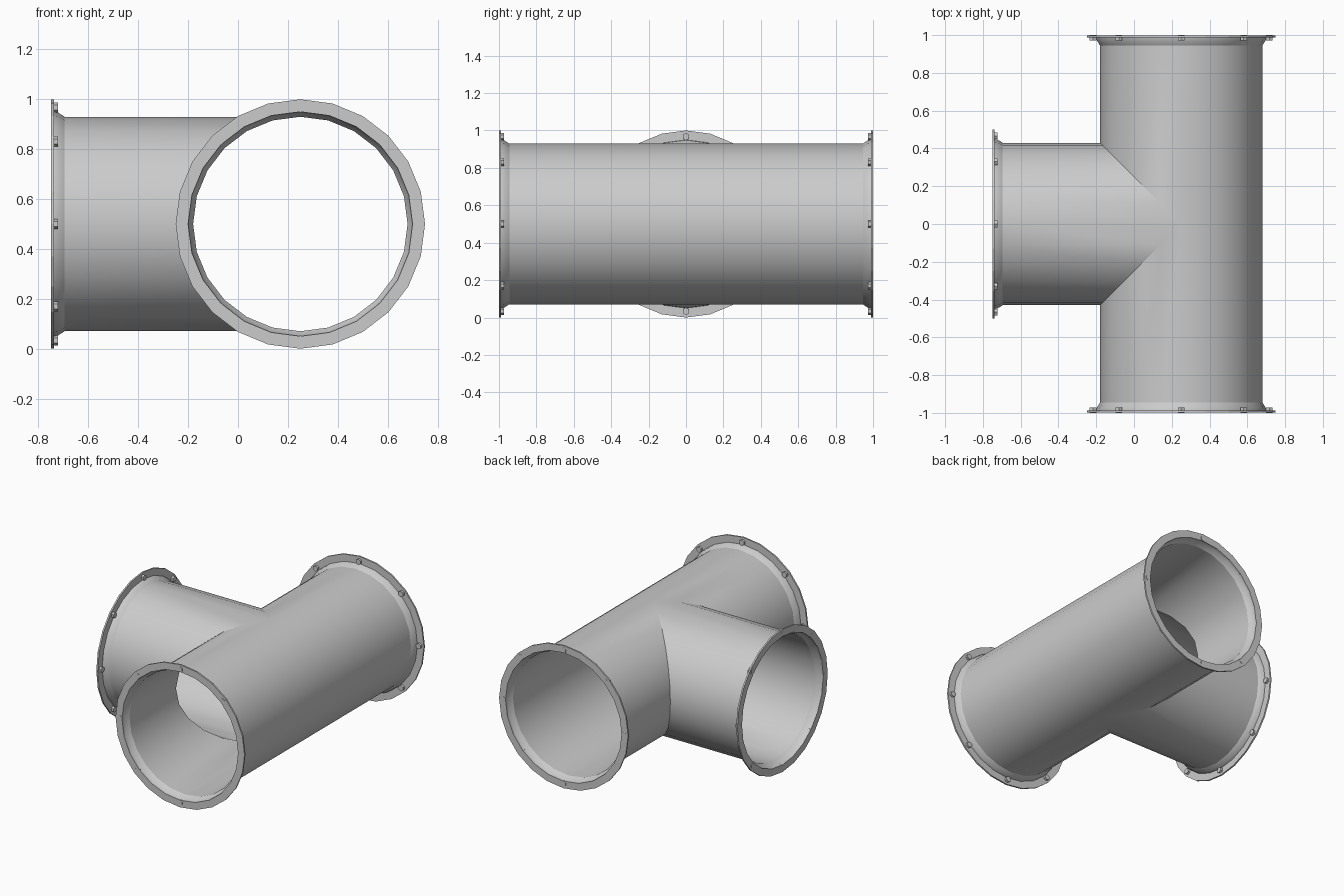
import bpy, bmesh, math
from mathutils import Vector, Matrix

if "Cube" in bpy.data.objects:
    bpy.data.objects.remove(bpy.data.objects["Cube"])

SIDES, R = 24, 0.43
CENTRE = Vector((0.25, 0, 0.5))
UP = Vector((0, 0, 1))

# Each arm: name, axis, sideways direction, mitre cut distance as a function of sideways offset
ARMS = [
    ("front", Vector((0, -1, 0)), Vector((-1, 0, 0)), lambda s: max(0, s)),
    ("back", Vector((0, 1, 0)), Vector((-1, 0, 0)), lambda s: max(0, s)),
    ("branch", Vector((-1, 0, 0)), Vector((0, 1, 0)), abs),
]


def ring(bm, axis, side, r, dist):
    """Ring of verts round an arm; dist is a number or a mitre function."""
    verts = []
    for i in range(SIDES):
        a = math.tau * i / SIDES
        s = r * math.cos(a)
        t = dist(s) if callable(dist) else dist
        verts.append(bm.verts.new(CENTRE + axis * t + side * s + UP * r * math.sin(a)))
    return verts


def bridge(bm, rings, axis, side):
    flip = side.cross(UP).dot(axis) < 0
    for a, b in zip(rings, rings[1:]):
        for i in range(SIDES):
            j = (i + 1) % SIDES
            f = [a[i], a[j], b[j], b[i]]
            bm.faces.new(f[::-1] if flip else f)


def finish(bm, name, angle=None):
    mesh = bpy.data.meshes.new(name)
    bm.to_mesh(mesh)
    bm.free()
    ob = bpy.data.objects.new(name, mesh)
    bpy.context.collection.objects.link(ob)
    if angle:
        bpy.ops.object.select_all(action='DESELECT')
        ob.select_set(True)
        bpy.context.view_layer.objects.active = ob
        bpy.ops.object.shade_smooth_by_angle(angle=math.radians(angle))


# Open tee pipe: three mitred arms with flared ends, welded at the mitre
bm = bmesh.new()
for name, axis, side, mitre in ARMS:
    rings = [ring(bm, axis, side, r, d) for r, d in
             ((R, mitre), (R, 0.945), (0.447, 0.972), (0.45, 0.99))]
    bridge(bm, rings, axis, side)
bmesh.ops.remove_doubles(bm, verts=bm.verts, dist=0.0005)
finish(bm, "tee_pipe", 30)

for name, axis, side, mitre in ARMS:
    # Flat flange ring
    bm = bmesh.new()
    rings = [ring(bm, axis, side, r, d) for r, d in
             ((0.45, 0.988), (0.5, 0.988), (0.5, 0.999), (0.45, 0.999))]
    bridge(bm, rings + rings[:1], axis, side)
    bmesh.ops.recalc_face_normals(bm, faces=bm.faces)
    finish(bm, name + "_flange")

    # Eight hexagonal bolts through the flange
    bm = bmesh.new()
    turn = axis.to_track_quat('Z', 'Y').to_matrix().to_4x4()
    for k in range(8):
        a = math.tau * k / 8
        p = CENTRE + axis * 0.986 + (side * math.cos(a) + UP * math.sin(a)) * 0.467
        bmesh.ops.create_cone(bm, cap_ends=True, segments=6, radius1=0.02, radius2=0.02,
                              depth=0.028, matrix=Matrix.Translation(p) @ turn)
    finish(bm, name + "_bolts")
